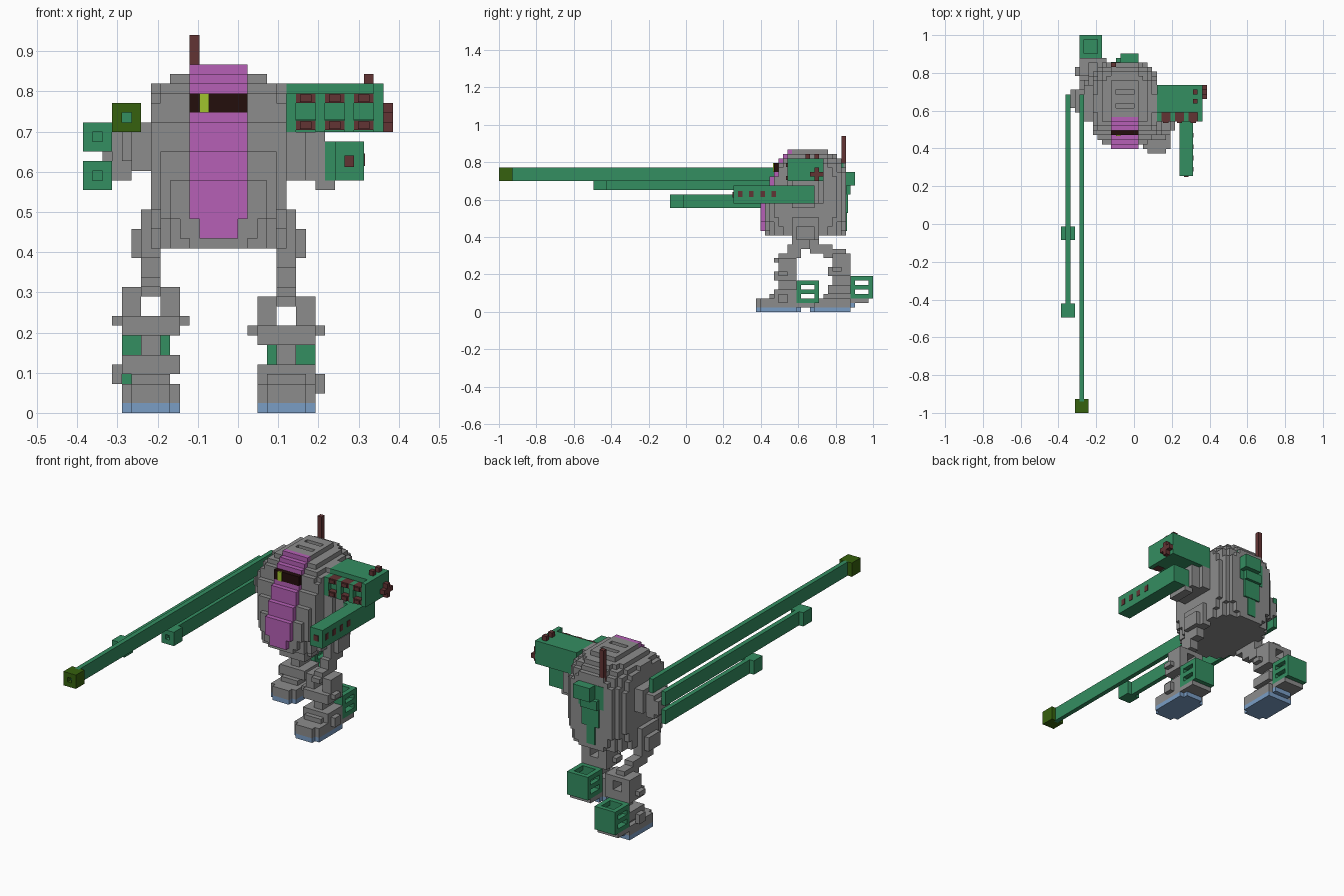
import bpy, bmesh

V = 2 / 83  # edge length of one block

old = bpy.data.objects.get("Cube")
if old:
    bpy.data.objects.remove(old, do_unlink=True)


def material(name, rgb):
    lin = [((c / 255 + 0.055) / 1.055) ** 2.4 if c > 10 else c / 3295 for c in rgb]
    m = bpy.data.materials.new(name)
    m.use_nodes = True
    m.diffuse_color = (*lin, 1)
    m.node_tree.nodes["Principled BSDF"].inputs["Base Color"].default_value = (*lin, 1)
    return m


GREY = material("grey armour", (140, 140, 140))
GREEN = material("weapon green", (52, 142, 97))
PINK = material("pink panel", (182, 96, 182))
BROWN = material("dark brown", (98, 52, 52))
OLIVE = material("olive muzzle", (54, 97, 14))
BLUE = material("blue sole", (122, 157, 197))
BLACK = material("visor black", (36, 14, 12))
LIME = material("visor lime", (160, 195, 45))


def point(x, y, z):
    return (x * V, y * V - 1, z * V)


def finish(bm, name, mat):
    me = bpy.data.meshes.new(name)
    bm.to_mesh(me)
    bm.free()
    me.materials.append(mat)
    ob = bpy.data.objects.new(name, me)
    bpy.context.collection.objects.link(ob)


def boxes(name, mat, *parts):
    """Blocks given as x0, x1, y0, y1, z0, z1 in grid units."""
    bm = bmesh.new()
    for x0, x1, y0, y1, z0, z1 in parts:
        c = point((x0 + x1) / 2, (y0 + y1) / 2, (z0 + z1) / 2)
        geo = bmesh.ops.create_cube(bm, size=1)["verts"]
        bmesh.ops.scale(bm, verts=geo, vec=(abs(x1 - x0) * V, (y1 - y0) * V, (z1 - z0) * V))
        bmesh.ops.translate(bm, verts=geo, vec=c)
    finish(bm, name, mat)


# Stepped front profile: z bottom, z top, front y
FRONT = [(17, 24, 58), (24, 27, 59), (27, 30, 60), (30, 33, 61),
         (33, 34, 62), (34, 35, 63), (35, 36, 64)]


def front(z):
    return next(y for a, b, y in FRONT if a <= z < b)


def in_body(i, j, k):
    if not 17 <= k < 36:
        return False
    dx, dy, dz = abs(i + 2.5), abs(j - 67.5), k - 26
    if dx > {35: 3, 34: 5}.get(k, 7) or dy > (4.5 if k == 35 else 9) or j < front(k) + 1:
        return False
    if k == 35:
        # two vent slots on the crown
        return not (-4 <= i < 0 and j in (67, 70))
    dz = dz if dz > 0 else -dz * 0.65
    return (dx / 8) ** 2.5 + (dy / 10) ** 2.5 + (dz / 10.2) ** 2.5 <= 1


# Body: stepped rounded hull, only the outer faces
bm = bmesh.new()
cache = {}
for i in range(-10, 7):
    for j in range(58, 79):
        for k in range(17, 36):
            if not in_body(i, j, k):
                continue
            for axis in range(3):
                for s in (0, 1):
                    n = [i, j, k]
                    n[axis] += 2 * s - 1
                    if in_body(*n):
                        continue
                    quad = []
                    for a, b in ((0, 0), (1, 0), (1, 1), (0, 1)) if s else ((0, 0), (0, 1), (1, 1), (1, 0)):
                        p = [i, j, k]
                        p[axis] += s
                        p[(axis + 1) % 3] += a
                        p[(axis + 2) % 3] += b
                        p = tuple(p)
                        if p not in cache:
                            cache[p] = bm.verts.new(point(*p))
                        quad.append(cache[p])
                    bm.faces.new(quad)
finish(bm, "body", GREY)

# Face panel following the front profile, with visor
panel = [(-4, 0, 58, 60, 18, 20), (-5, 1, 58, 60, 20, 24)]
for a, b, y in FRONT[1:]:
    if a == 30:
        b = 31
    panel.append((-5, 1, y, y + (1 if a == 35 else 2), a, b))
boxes("face_panel", PINK, *panel)
boxes("visor", BLACK, (-5, 1, 61, 63, 31, 33))
boxes("visor_eye", LIME, (-4, -3, 60.8, 61.05, 31, 33))

# Antenna and backpack
boxes("antenna", BROWN, (-5, -4, 76, 77, 31, 39))
boxes("backpack", GREEN, (-5, 1, 75, 77.1, 26, 31), (-4, 1, 74, 76.5, 31, 33), (-3, 1, 77, 79, 28, 31),
      (-4, 0, 75, 78, 26, 28), (-4, 0, 75, 77.4, 22, 26), (-3, -1, 75, 77.2, 18, 22))


def leg(name, cx, s, dy, dz, thigh):
    """s points outward; the lower leg is moved by dy and dz."""
    def place(rows, lift=dz):
        return [(cx + s * a, cx + s * b, y0 + dy, y1 + dy, z0 + lift, z1 + lift)
                for a, b, y0, y1, z0, z1 in rows]
    # hip and thigh
    hip = [(-1, 1, 65, 71, 16, 21), (1, 2, 66, 70, 16, 19)] + thigh
    boxes(name + "_thigh", GREY, *[(cx + s * a, cx + s * b, *r) for a, b, *r in hip])
    # knee fork, axle and shin
    boxes(name + "_shin", GREY, *place([
        (-3, -1, 62, 66, 9, 12), (1, 3, 62, 66, 9, 12), (-1, 1, 61, 66, 11, 12),
        (-3, 3, 61, 66, 7, 9), (-4, 4, 62, 64, 8, 9), (-1, 1, 62, 66, 4, 8),
        (-3, 3, 61, 66, 3, 5), (3, 4, 62, 64, 2, 4)]))
    # foot and sole
    boxes(name + "_foot", GREY, *place([
        (-2, 2, 57, 58, 1, 3), (-3, 3, 58, 66, 1, 3), (-2, 2, 60, 66, 3, 4)], 0),
        *place([(-2, 3, 66, 70, 1, 2)]))
    boxes(name + "_sole", BLUE, *place([(-2, 2, 57, 58, 0, 1), (-3, 3, 58, 66, 0, 1)], 0),
          *place([(-2, 2, 66, 67, 0, 1)]))
    # hollow calf box: open top, two slots through each side
    shell = [(-2, 3, 66, 67, 2, 7), (-2, 3, 70, 71, 2, 7), (-1, 2, 67, 70, 2, 3)]
    for x in (-2, 2):
        shell += [(x, x + 1, 67, 70, z, z + 1) for z in (2, 4, 6)]
    boxes(name + "_calf_box", GREEN, *place(shell))


leg("left_leg", 5, 1, 0, 0, [(-1, 1, 65, 69, 14, 17), (-1, 1, 64, 67, 12, 15), (-1, 1, 62, 66, 11, 13)])
leg("right_leg", -9, -1, 12, 1, [(-1, 1, 67, 71, 14, 17), (-1, 1, 69, 74, 13, 15), (-1, 1, 72, 77, 12, 14)])

# Right shoulder
boxes("right_shoulder", GREY, (-11, -8, 64, 72, 25, 30), (-12, -9, 65, 71, 26, 29),
      (-13, -11, 66, 71, 24, 29), (-14, -12, 67, 71, 25, 28))


def cannon(name, x, z, y, mat):
    """Thin tall barrel with a square hollow muzzle."""
    boxes(name + "_barrel", GREEN, (x + 1, x + 2, y + 2.5, 70, z, z + 3), (x + 1, x + 2, y + 1, y + 3, z + 1, z + 2))
    boxes(name + "_muzzle", mat, (x, x + 1, y, y + 3, z, z + 3), (x + 2, x + 3, y, y + 3, z, z + 3),
          (x + 1, x + 2, y, y + 3, z, z + 1), (x + 1, x + 2, y, y + 3, z + 2, z + 3))


cannon("long_cannon", -13, 29, 0, OLIVE)
cannon("middle_cannon", -16, 27, 21, GREEN)
cannon("short_cannon", -16, 23, 38, GREEN)

# Left shoulder
boxes("left_shoulder", GREY, (4, 7, 64, 72, 24, 29), (7, 9, 65, 71, 24, 29), (8, 10, 65, 70, 23, 24))

# Missile rack: block, dividers and six missiles
boxes("missile_rack", GREEN, (5, 15, 66, 72, 29, 34), (14, 15, 64, 66, 29, 34),
      *[(x, x + 1, 64, 66, 29, 33) for x in (5, 8, 11)], (6, 14, 65, 66, 30.3, 32))
boxes("missiles", BROWN, *[(x, x + 2, 64, 66, z, z + 1) for x in (6, 9, 12) for z in (29.2, 32)],
      *[(x + .4, x + 1.6, 63.7, 64, z + .1, z + .9) for x in (6, 9, 12) for z in (29.2, 32)])
boxes("rack_valve", BROWN, (15, 16, 69, 72, 30, 31), (15, 16, 70, 71, 29, 32))
boxes("rack_pegs", BROWN, (13, 14, 68, 69, 34, 35), (13, 14, 70, 71, 34, 35))

# Left arm gun with muzzle plate and side lights
boxes("left_gun", GREEN, (10, 13, 52, 70, 24, 28), (9, 10, 65, 70, 24, 28))
boxes("left_gun_bore", BROWN, (11, 12, 51.8, 52.1, 25.4, 26.6))
boxes("left_gun_lights", BROWN, *[(12.9, 13.1, y, y + 1, 25.5, 26.8) for y in (53, 55.5, 58, 60.5)])
